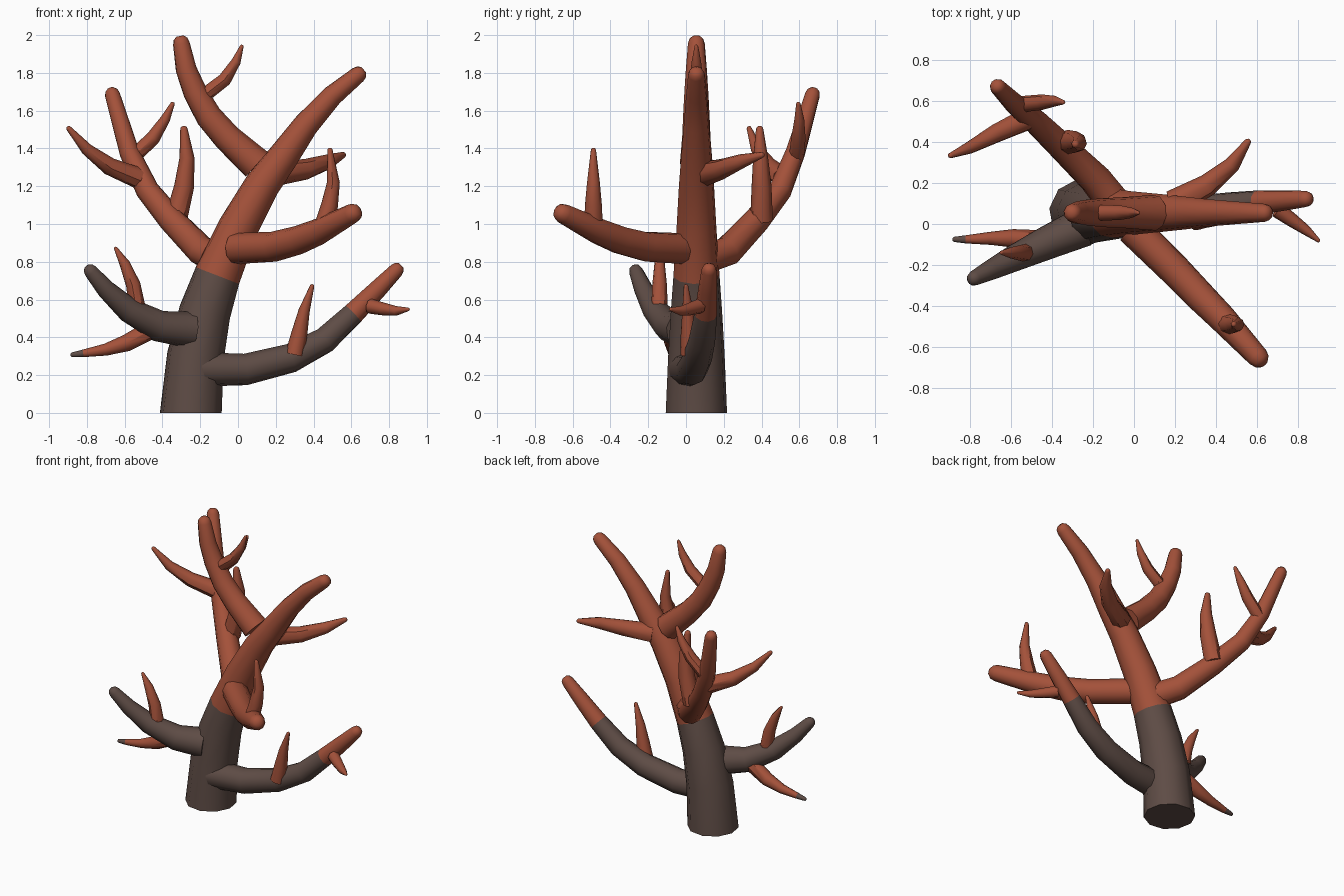
import bpy, bmesh, math
from mathutils import Vector


def make_mat(name, rgb):
    m = bpy.data.materials.new(name)
    m.diffuse_color = (*rgb, 1)
    return m


DARK = make_mat("dark bark", (0.112, 0.072, 0.060))
RED = make_mat("red bark", (0.37, 0.083, 0.042))


def limb(name, path, sides=10, dark=(0, 0), base_dir=None):
    """Tapered tube along (x, y, z, radius) points with a rounded tip.
    Segments dark[0]..dark[1]-1 are dark bark, the rest red bark."""
    pts = [Vector(p[:3]) for p in path]
    rad = [p[3] for p in path]
    n = len(pts)
    tans = []
    for i in range(n):
        a = (pts[i] - pts[i - 1]).normalized() if i else Vector()
        b = (pts[i + 1] - pts[i]).normalized() if i < n - 1 else Vector()
        tans.append((a + b).normalized())
    if base_dir:
        tans[0] = Vector(base_dir)
    # rounded tip rings
    tip, t, r = pts[-1], tans[-1], rad[-1]
    for ang in (35, 65):
        a = math.radians(ang)
        pts.append(tip + t * r * math.sin(a))
        rad.append(r * math.cos(a))
        tans.append(t)
    bm = bmesh.new()
    rings = []
    u = tans[0].cross(Vector((0.13, 0.98, 0.1))).normalized()
    for p, t, r in zip(pts, tans, rad):
        u = (u - t * u.dot(t)).normalized()
        v = t.cross(u)
        rings.append([bm.verts.new(p + r * (u * math.cos(k * math.tau / sides)
                                            + v * math.sin(k * math.tau / sides)))
                      for k in range(sides)])
    for s in range(len(rings) - 1):
        seg = min(s, n - 2)
        for k in range(sides):
            j = (k + 1) % sides
            f = bm.faces.new((rings[s][k], rings[s][j], rings[s + 1][j], rings[s + 1][k]))
            f.material_index = 0 if dark[0] <= seg < dark[1] else 1
    for ring, seg in ((rings[0][::-1], 0), (rings[-1], n - 2)):
        f = bm.faces.new(ring)
        f.material_index = 0 if dark[0] <= seg < dark[1] else 1
    bmesh.ops.recalc_face_normals(bm, faces=bm.faces)
    me = bpy.data.meshes.new(name)
    bm.to_mesh(me)
    bm.free()
    me.materials.append(DARK)
    me.materials.append(RED)
    ob = bpy.data.objects.new(name, me)
    bpy.context.collection.objects.link(ob)
    bpy.ops.object.select_all(action='DESELECT')
    ob.select_set(True)
    bpy.context.view_layer.objects.active = ob
    bpy.ops.object.shade_smooth_by_angle(angle=math.radians(45))


# trunk, dark up to the fourth ring
limb("trunk", [(-.25, .055, 0, .165), (-.225, .055, .3, .152), (-.175, .055, .535, .138),
               (-.109, .055, .727, .124), (.0, .055, .98, .107), (.13, .055, 1.21, .094),
               (.235, .055, 1.35, .083), (.36, .055, 1.525, .068), (.5, .055, 1.68, .056),
               (.635, .055, 1.79, .045)], dark=(0, 3), base_dir=(0, 0, 1))

# upper branch and its twig
limb("top_branch", [(.10, .055, 1.316, .088), (-.055, .055, 1.455, .076), (-.155, .055, 1.57, .071),
                    (-.228, .055, 1.70, .064), (-.275, .055, 1.82, .056), (-.30, .055, 1.955, .045)])
limb("top_twig", [(-.18, .055, 1.68, .038), (-.07, .055, 1.765, .036),
                  (-.01, .055, 1.86, .025), (.02, .055, 1.94, .01)], 8)

# back left branch and its three twigs
limb("back_branch", [(-.08, .08, .81, .085), (-.19, .22, .855, .08), (-.35, .375, 1.02, .07),
                     (-.48, .50, 1.18, .062), (-.575, .58, 1.38, .053), (-.665, .67, 1.685, .04)])
limb("back_twig_left", [(-.53, .51, 1.245, .057), (-.68, .44, 1.305, .047),
                        (-.80, .375, 1.395, .032), (-.895, .335, 1.505, .014)], 8)
limb("back_twig_right", [(-.55, .585, 1.36, .04), (-.45, .595, 1.455, .038),
                         (-.385, .60, 1.555, .026), (-.347, .595, 1.635, .012)], 8)
limb("back_twig_up", [(-.33, .40, 1.02, .06), (-.285, .40, 1.2, .053),
                      (-.27, .395, 1.35, .04), (-.286, .39, 1.50, .02)], 8)

# front right branch and its twig
limb("front_branch", [(-.01, -.02, .87, .083), (.19, -.215, .88, .08), (.32, -.35, .915, .076),
                      (.43, -.46, .96, .07), (.605, -.65, 1.055, .053)])
limb("front_twig", [(.45, -.49, .98, .05), (.485, -.49, 1.1, .045),
                    (.505, -.49, 1.22, .034), (.487, -.49, 1.39, .014)], 8)

# small branch behind the trunk
limb("rear_right_branch", [(.19, .1, 1.265, .066), (.36, .19, 1.29, .055),
                           (.48, .29, 1.33, .04), (.555, .40, 1.365, .017)], 8)

# low right branch, red near the tip, with two twigs
limb("low_right_branch", [(-.22, -.005, .23, .092), (.04, .03, .23, .084), (.28, .06, .29, .078),
                          (.46, .085, .385, .07), (.61, .105, .525, .06), (.74, .115, .655, .05),
                          (.838, .122, .755, .04)], dark=(0, 4))
limb("low_right_twig_up", [(.30, .02, .31, .05), (.325, .015, .42, .043),
                           (.35, .01, .54, .03), (.392, .0, .67, .012)], 8)
limb("low_right_twig_side", [(.70, .07, .565, .04), (.77, .02, .55, .034),
                             (.84, -.03, .54, .025), (.9, -.08, .548, .01)], 8)

# low left branch with two twigs, one with a dark tip
limb("low_left_branch", [(-.25, -.015, .44, .098), (-.42, -.09, .46, .083), (-.58, -.165, .545, .066),
                         (-.7, -.225, .655, .05), (-.78, -.265, .75, .037)], dark=(0, 9))
limb("low_left_twig_up", [(-.53, -.14, .54, .045), (-.555, -.14, .68, .039),
                          (-.60, -.14, .79, .028), (-.647, -.14, .87, .01)], 8)
limb("low_left_twig_down", [(-.46, -.08, .44, .05), (-.59, -.07, .37, .045), (-.7, -.07, .335, .032),
                            (-.82, -.075, .315, .02), (-.875, -.075, .308, .013)], 8, dark=(3, 4))
